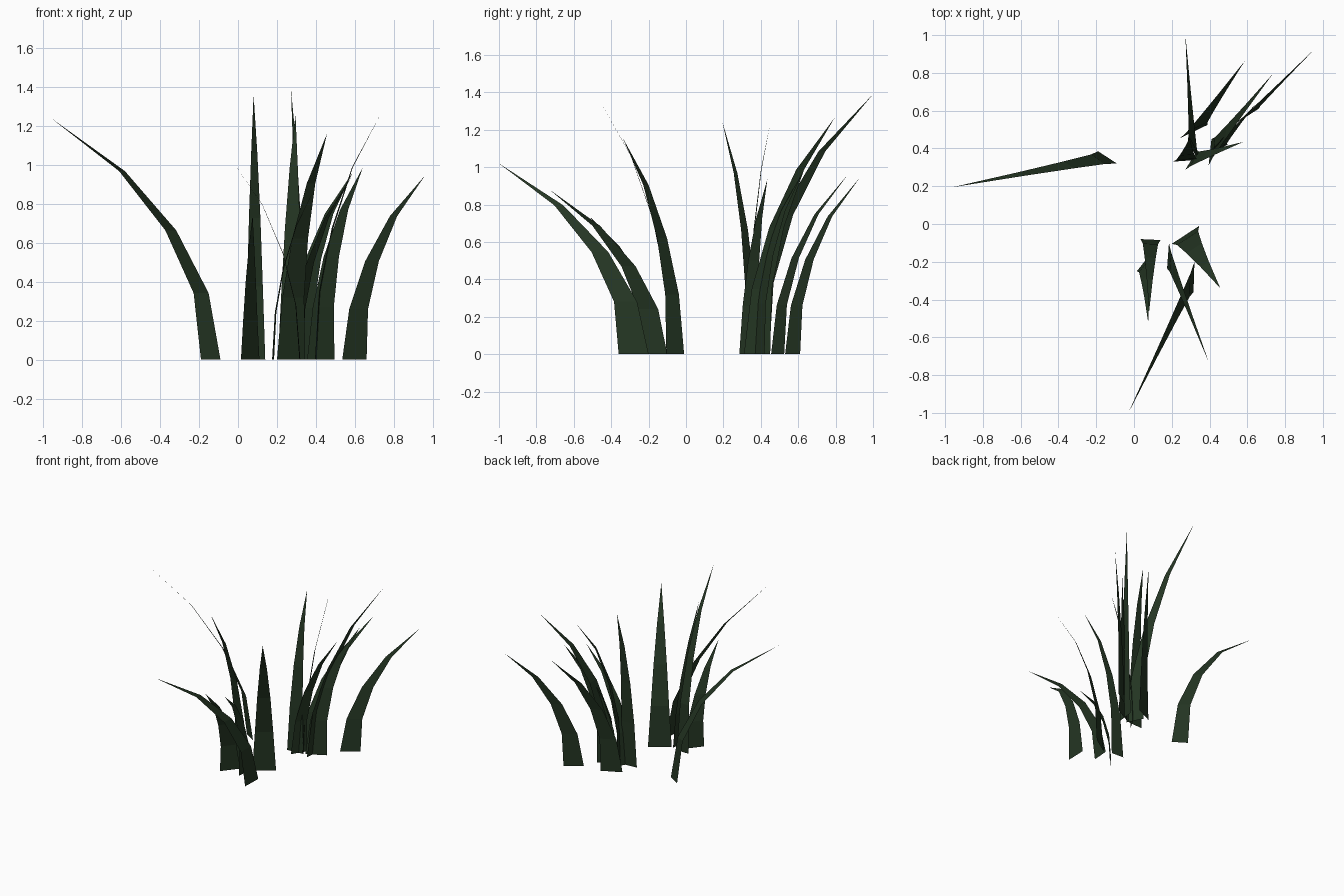
import bpy
import bmesh
from mathutils import Vector

cube = bpy.data.objects.get("Cube")
if cube:
    bpy.data.objects.remove(cube)

# Single dark green for all the grass
green = bpy.data.materials.new("dark_grass_green")
green.use_nodes = True
color = (0.018, 0.037, 0.017, 1)
green.diffuse_color = color
green.node_tree.nodes["Principled BSDF"].inputs["Base Color"].default_value = color

# Shared bend profile: height share, lean share, width share
PROFILE = [(0, 0, 1), (0.275, 0.06, 0.77), (0.535, 0.25, 0.56), (0.78, 0.555, 0.3)]


def blade(name, left, right, tip):
    """Flat tapering strip that bends from its base edge to a pointed tip."""
    left, right, tip = Vector((*left, 0)), Vector((*right, 0)), Vector(tip)
    root, half = (left + right) / 2, (right - left) / 2
    lean = Vector((tip.x - root.x, tip.y - root.y, 0))
    # Keep the upper side of the blade as its front face
    if Vector((half.y, -half.x, 0)).dot(lean) > 0:
        half = -half
    bm = bmesh.new()
    rows = []
    for height, bend, width in PROFILE:
        center = root + lean * bend + Vector((0, 0, tip.z * height))
        rows.append([bm.verts.new(center + half * width * s) for s in (-1, 1)])
    for low, high in zip(rows, rows[1:]):
        bm.faces.new((low[0], low[1], high[1], high[0]))
    bm.faces.new((rows[-1][0], rows[-1][1], bm.verts.new(tip)))
    mesh = bpy.data.meshes.new(name)
    bm.to_mesh(mesh)
    bm.free()
    mesh.materials.append(green)
    bpy.context.collection.objects.link(bpy.data.objects.new(name, mesh))


# Lone blade on the right side
blade("right_blade", (-0.19, 0.385), (-0.09, 0.32), (-0.96, 0.195, 1.24))

# Front clump
blade("front_upright_blade", (0.035, -0.08), (0.14, -0.085), (0.08, -0.465, 1.36))
blade("front_short_blade", (0.015, -0.25), (0.11, -0.13), (0.075, -0.52, 0.74))
blade("front_long_blade", (0.32, -0.2), (0.315, -0.36), (-0.03, -1.0, 1.02))
blade("front_inner_blade", (0.185, -0.1), (0.175, -0.235), (0.395, -0.73, 0.88))
blade("front_wide_blade", (0.2, -0.105), (0.345, -0.01), (0.457, -0.34, 1.16))

# Back clump
blade("back_tall_blade", (0.345, 0.325), (0.285, 0.445), (0.272, 1.0, 1.39))
blade("back_upright_blade", (0.205, 0.33), (0.345, 0.34), (0.295, 0.455, 1.26))
blade("back_leaning_blade", (0.395, 0.31), (0.41, 0.45), (0.735, 0.795, 1.265))
blade("back_inner_blade", (0.27, 0.285), (0.335, 0.39), (0.58, 0.435, 0.935))
blade("back_middle_blade", (0.355, 0.345), (0.495, 0.42), (0.64, 0.63, 0.985))
blade("back_left_blade", (0.245, 0.455), (0.39, 0.525), (0.588, 0.865, 0.96))
blade("back_outer_blade", (0.535, 0.53), (0.66, 0.61), (0.96, 0.93, 0.945))
